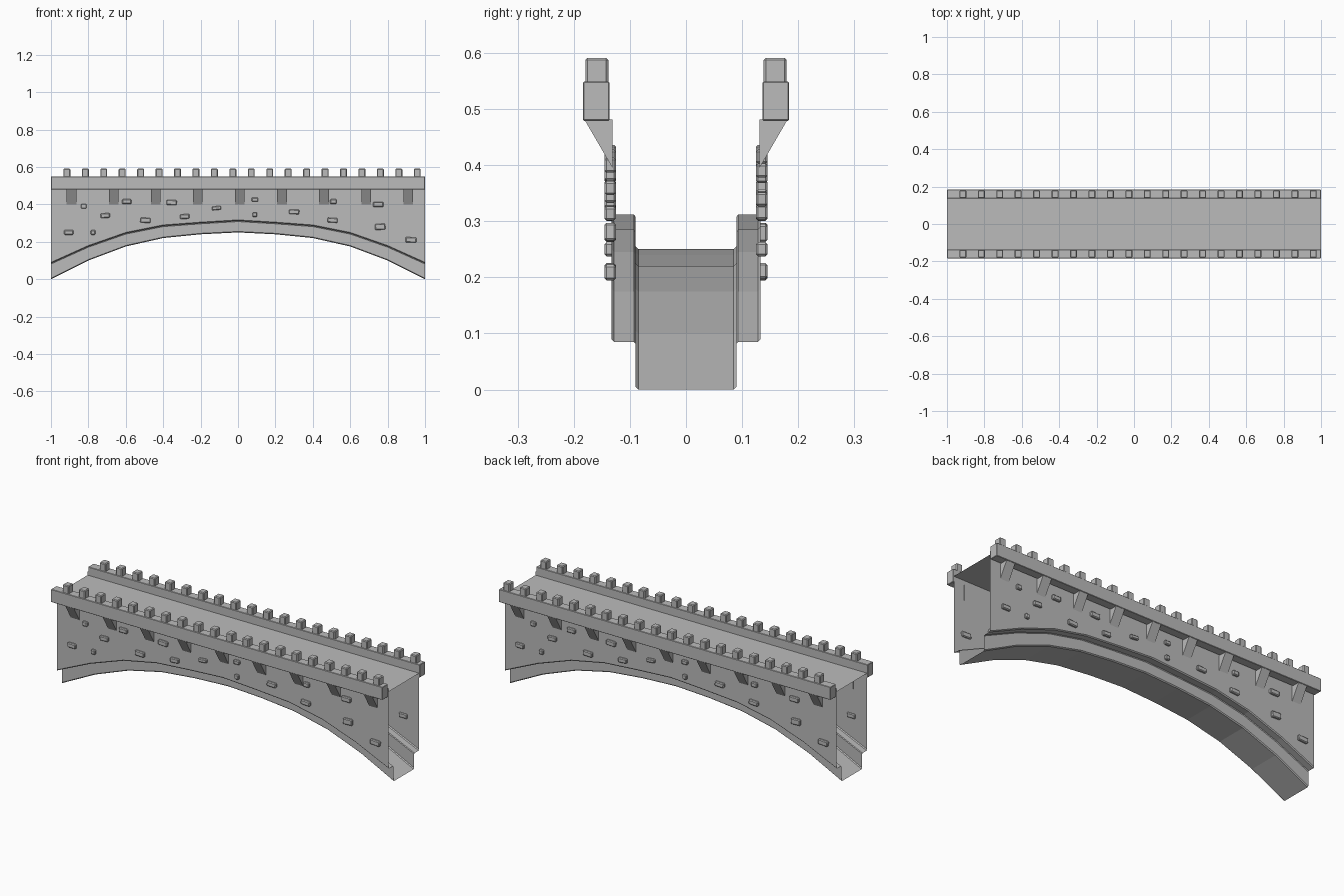
import bpy
import bmesh
from math import radians
from mathutils import Matrix, Vector

cube = bpy.data.objects.get("Cube")
if cube:
    bpy.data.objects.remove(cube, do_unlink=True)

# Single stone colour
stone = bpy.data.materials.new("grey stone")
stone.use_nodes = True
COLOUR = (0.5, 0.5, 0.5, 1)
stone.diffuse_color = COLOUR
bsdf = next(n for n in stone.node_tree.nodes if n.type == 'BSDF_PRINCIPLED')
bsdf.inputs["Base Color"].default_value = COLOUR
bsdf.inputs["Roughness"].default_value = 0.9

WALL, KEEL, ROAD, WALL_TOP = 0.133, 0.09, 0.505, 0.525
SIDES = (("front", -1), ("back", 1))


def finish(name, bm, bevel=0):
    mesh = bpy.data.meshes.new(name)
    bm.to_mesh(mesh)
    bm.free()
    mesh.materials.append(stone)
    obj = bpy.data.objects.new(name, mesh)
    bpy.context.collection.objects.link(obj)
    if bevel:
        mod = obj.modifiers.new("worn edges", 'BEVEL')
        mod.width = bevel
        mod.segments = 1
        mod.limit_method = 'ANGLE'
    return obj


def add_box(bm, centre, size, tilt=0):
    matrix = (Matrix.Translation(centre) @ Matrix.Rotation(radians(tilt), 4, 'Y')
              @ Matrix.Diagonal((*size, 1)))
    bmesh.ops.create_cube(bm, size=1, matrix=matrix)


# Arched shell: one cross-section carried along the span
half_arch = [(1, 0, 0.085), (0.8, 0.1, 0.175), (0.6, 0.175, 0.245),
             (0.4, 0.22, 0.285), (0.2, 0.24, 0.3)]
stations = ([(-x, s, l) for x, s, l in half_arch] + [(0, 0.25, 0.312)]
            + half_arch[::-1])
bm = bmesh.new()
rows = []
for x, soffit, ledge in stations:
    half = [(WALL, WALL_TOP), (WALL, ledge + 0.005), (WALL - 0.005, ledge),
            (KEEL + 0.003, ledge), (KEEL, ledge - 0.004),
            (KEEL, soffit + 0.005), (KEEL - 0.005, soffit)]
    section = [(-y, z) for y, z in half] + half[::-1]
    rows.append([bm.verts.new((x, y, z)) for y, z in section])
for a, b in zip(rows, rows[1:]):
    for i in range(len(a) - 1):
        bm.faces.new((a[i], a[i + 1], b[i + 1], b[i]))
finish("arched_shell", bm)

# Road deck
bm = bmesh.new()
edge = WALL + 0.005
bm.faces.new([bm.verts.new((x, y, ROAD)) for x, y in
              ((-1, -edge), (1, -edge), (1, edge), (-1, edge))])
finish("road_deck", bm)

# Raised stones on one wall: x, z, width, height, tilt
stones = [
    (-.905, .25, .05, .025, 0), (-.775, .25, .025, .025, 0),
    (-.825, .39, .03, .025, 0), (-.71, .34, .05, .025, -3),
    (-.595, .415, .05, .025, 0), (-.495, .315, .055, .027, 2),
    (-.355, .41, .055, .027, 2), (-.285, .335, .05, .025, -3),
    (-.115, .38, .05, .02, -5), (.09, .425, .035, .022, 0),
    (.09, .345, .025, .025, 0), (.3, .36, .055, .025, 2),
    (.505, .315, .055, .025, 3), (.51, .415, .035, .025, 0),
    (.75, .4, .055, .027, 0), (.76, .28, .055, .032, -3),
    (.925, .21, .058, .028, 3),
]

for side, sign in SIDES:
    # Parapet beam
    bm = bmesh.new()
    add_box(bm, (0, sign * 0.16, 0.514), (2, 0.047, 0.07))
    finish(side + "_parapet", bm, 0.002)

    # Merlons along the parapet
    bm = bmesh.new()
    for i in range(20):
        add_box(bm, (-0.915 + i * 0.0986, sign * 0.159, 0.566),
                (0.037, 0.041, 0.05))
    finish(side + "_merlons", bm, 0.004)

    # Wedge corbels below the parapet
    bm = bmesh.new()
    for i in range(9):
        x = -0.89 + i * 0.225
        ends = [[bm.verts.new((x + dx, sign * y, z)) for y, z in
                 ((0.131, 0.395), (0.131, 0.481), (0.181, 0.481))]
                for dx in (-0.026, 0.026)]
        for tri in ends:
            bm.faces.new(tri)
        for j in range(3):
            k = (j + 1) % 3
            bm.faces.new((ends[0][j], ends[0][k], ends[1][k], ends[1][j]))
    bmesh.ops.recalc_face_normals(bm, faces=bm.faces)
    finish(side + "_corbels", bm)

    # Raised wall stones, turned half a circle for the back wall
    bm = bmesh.new()
    for x, z, w, h, tilt in stones:
        add_box(bm, Vector((-sign * x, sign * 0.135, z)), (w, 0.021, h),
                -sign * tilt)
    finish(side + "_wall_stones", bm, 0.004)
